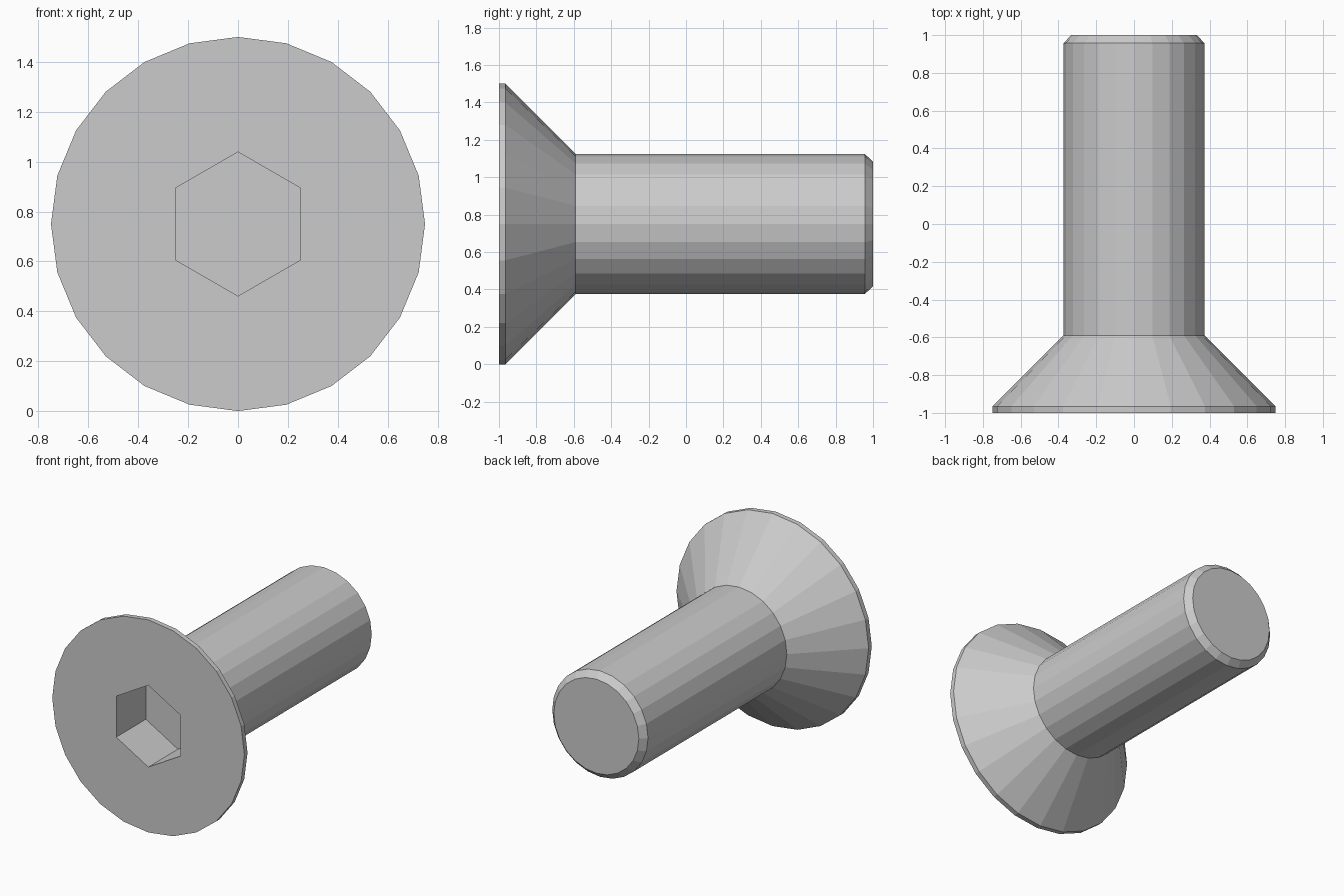
import bpy, bmesh, math

cube = bpy.data.objects.get("Cube")
if cube:
    bpy.data.objects.remove(cube, do_unlink=True)

SIDES = 24
AXIS_Z = 0.75

steel = bpy.data.materials.new("light_grey_steel")
steel.use_nodes = True
grey = (0.6, 0.6, 0.6, 1)
steel.diffuse_color = grey
steel.node_tree.nodes["Principled BSDF"].inputs["Base Color"].default_value = grey


def round_radius(radius):
    return lambda angle: radius


def hex_radius(apothem):
    # Distance to a hexagon with a corner pointing straight up
    sector = math.pi / 3
    return lambda angle: apothem / math.cos((angle + sector / 2) % sector - sector / 2)


def add_ring(bm, y, radius_at):
    ring = []
    for i in range(SIDES):
        a = math.tau * i / SIDES
        r = radius_at(a)
        ring.append(bm.verts.new((r * math.cos(a), y, AXIS_Z + r * math.sin(a))))
    return ring


# Socket floor, socket mouth, head rim, cone, shank and end chamfer
sections = [
    (-0.67, hex_radius(0.25)),
    (-1.0, hex_radius(0.25)),
    (-1.0, round_radius(0.75)),
    (-0.965, round_radius(0.75)),
    (-0.59, round_radius(0.374)),
    (0.957, round_radius(0.374)),
    (1.0, round_radius(0.332)),
]

bm = bmesh.new()
rings = [add_ring(bm, y, radius_at) for y, radius_at in sections]
for a, b in zip(rings, rings[1:]):
    for i in range(SIDES):
        j = (i + 1) % SIDES
        bm.faces.new((a[i], a[j], b[j], b[i]))
bm.faces.new(rings[0])
bm.faces.new(rings[-1])
bmesh.ops.recalc_face_normals(bm, faces=bm.faces[:])

mesh = bpy.data.meshes.new("countersunk_screw")
bm.to_mesh(mesh)
bm.free()
mesh.materials.append(steel)
screw = bpy.data.objects.new("countersunk_screw", mesh)
bpy.context.collection.objects.link(screw)
